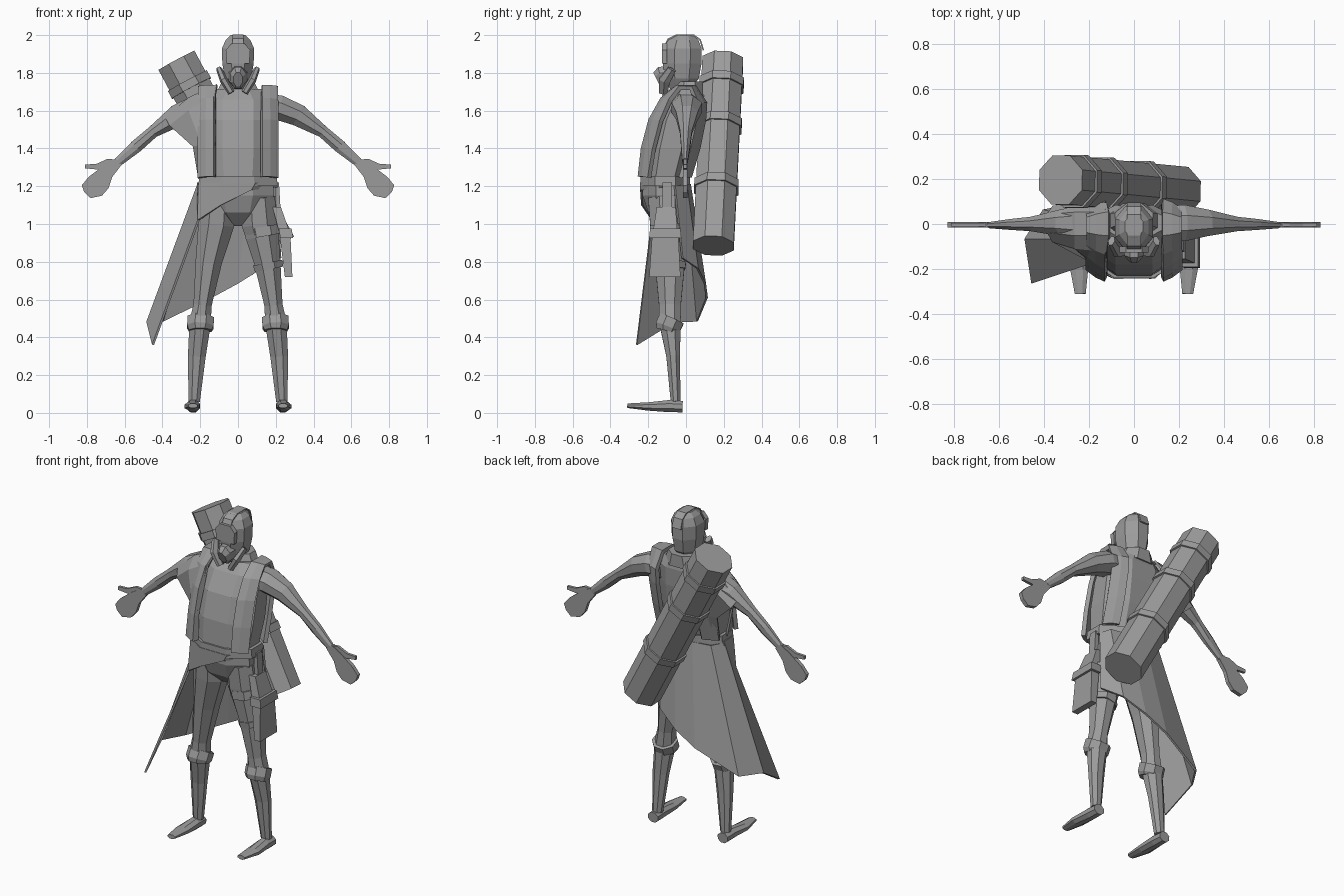
import bpy, bmesh, math
from mathutils import Vector

grey = bpy.data.materials.new("plain grey")
grey.diffuse_color = (0.33, 0.33, 0.33, 1)
X, Y, Z = Vector((1, 0, 0)), Vector((0, 1, 0)), Vector((0, 0, 1))


def make(name, verts, faces, thick=0):
    bm = bmesh.new()
    vs = [bm.verts.new(v) for v in verts]
    for f in faces:
        bm.faces.new([vs[i] for i in f])
    bmesh.ops.recalc_face_normals(bm, faces=bm.faces)
    me = bpy.data.meshes.new(name)
    bm.to_mesh(me)
    bm.free()
    me.materials.append(grey)
    ob = bpy.data.objects.new(name, me)
    bpy.context.collection.objects.link(ob)
    if thick:
        mod = ob.modifiers.new("thickness", 'SOLIDIFY')
        mod.thickness, mod.offset = thick, 0
    return ob


def loft(name, rings, n=8, ref=Y, flat=False, s=1):
    """Rings of (x, y, z, half size along ref, half size across)."""
    pts = [Vector((r[0] * s, r[1], r[2])) for r in rings]
    k = 1 / math.cos(math.pi / n)
    verts = []
    for i, r in enumerate(rings):
        t = Z if flat else (pts[min(i + 1, len(pts) - 1)] - pts[max(i - 1, 0)]).normalized()
        u = (ref - t * ref.dot(t)).normalized()
        v = t.cross(u)
        for j in range(n):
            a = 2 * math.pi * (j + 0.5) / n
            verts.append(pts[i] + u * (r[3] * k * math.cos(a)) + v * (r[4] * k * math.sin(a)))
    faces = [(i * n + j, i * n + (j + 1) % n, (i + 1) * n + (j + 1) % n, (i + 1) * n + j)
             for i in range(len(rings) - 1) for j in range(n)]
    faces += [tuple(range(n)), tuple(range(len(verts) - n, len(verts)))]
    return make(name, verts, faces)


def sheet(name, rows, thick=0.012):
    w = len(rows[0])
    faces = [(i * w + j, i * w + j + 1, (i + 1) * w + j + 1, (i + 1) * w + j)
             for i in range(len(rows) - 1) for j in range(w - 1)]
    return make(name, [p for r in rows for p in r], faces, thick)


def plate(name, outline, y0, y1, s=1):
    n = len(outline)
    verts = [(x * s, y, z) for y in (y0, y1) for x, z in outline]
    faces = [tuple(range(n)), tuple(range(n, 2 * n))]
    faces += [(i, (i + 1) % n, (i + 1) % n + n, i + n) for i in range(n)]
    return make(name, verts, faces)


# torso and hips
loft("torso", [(0, -.08, .99, .05, .05), (0, -.1, 1.06, .1, .15), (0, -.11, 1.15, .12, .19),
               (0, -.11, 1.25, .12, .185), (0, -.08, 1.4, .14, .2), (0, -.05, 1.55, .13, .2),
               (0, -.015, 1.66, .1, .195), (0, .005, 1.715, .07, .13)], flat=True)
loft("belt", [(0, -.11, 1.2, .13, .21), (0, -.11, 1.255, .13, .205)], flat=True)
loft("neck", [(0, .01, 1.64, .06, .07), (0, -.01, 1.78, .055, .055)], flat=True)
loft("collar", [(0, .01, 1.68, .08, .12), (0, .02, 1.755, .07, .085)], flat=True)

# head, helmet band, visor and breathing mask
loft("head", [(0, -.03, 1.715, .055, .04), (0, -.022, 1.77, .09, .07), (0, -.02, 1.85, .102, .083),
              (0, -.018, 1.93, .1, .085), (0, -.015, 1.975, .08, .065), (0, -.01, 2.0, .05, .04)], flat=True)
plate("visor", [(-.06, 1.85), (.06, 1.85), (.065, 1.92), (.035, 1.955), (-.035, 1.955), (-.065, 1.92)],
      -.127, -.1)
sheet("helmet_band", [[(x, -.118, 1.93), (x, -.095, 1.978), (x, -.05, 2.0), (x, .04, 2.0),
                       (x, .075, 1.975), (x, .092, 1.92)] for x in (-.03, .03)], .008)
loft("mask", [(0, -.09, 1.78, .055, .05), (0, -.135, 1.775, .058, .042), (0, -.155, 1.765, .04, .025)], ref=Z)
for s, side in ((1, "left"), (-1, "right")):
    loft(side + "_filter", [(.1, -.075, 1.82, .022, .014), (.075, -.115, 1.76, .03, .018),
                            (.035, -.12, 1.695, .022, .016)], n=6, s=s)

    # arms and hands
    loft(side + "_arm", [(.15, 0, 1.62, .08, .07), (.22, .005, 1.615, .08, .066), (.32, .005, 1.575, .058, .058),
                         (.45, 0, 1.488, .032, .032), (.54, -.002, 1.41, .024, .034),
                         (.635, -.005, 1.328, .014, .024)], s=s)
    plate(side + "_palm", [(.615, 1.315), (.65, 1.345), (.71, 1.31), (.79, 1.25), (.827, 1.205),
                           (.815, 1.17), (.78, 1.137), (.72, 1.15), (.685, 1.19), (.665, 1.25)], -.016, .008, s)
    plate(side + "_thumb", [(.64, 1.34), (.69, 1.345), (.75, 1.318), (.81, 1.315), (.81, 1.295),
                            (.74, 1.288), (.68, 1.3)], -.012, .005, s)

    # legs, knee cuffs and boots
    loft(side + "_leg", [(.105, -.1, 1.14, .1, .09), (.115, -.095, 1.0, .095, .095), (.155, -.085, .8, .08, .07),
                         (.188, -.085, .57, .058, .048), (.2, -.085, .48, .057, .057),
                         (.218, -.068, .3, .036, .047), (.232, -.055, .06, .026, .03)], s=s)
    loft(side + "_knee_cuff", [(.2, -.1, .435, .058, .06), (.2, -.095, .455, .068, .07),
                               (.197, -.075, .5, .068, .07)], s=s)
    loft(side + "_foot", [(.238, -.018, .033, .034, .03), (.238, -.09, .036, .036, .032),
                          (.243, -.2, .034, .04, .022), (.238, -.31, .038, .024, .012)],
         ref=X, n=8, s=s)

    # shoulder straps hugging the torso front and back
    path = [(-.255, 1.25), (-.24, 1.4), (-.2, 1.55), (-.135, 1.66), (-.05, 1.725), (.05, 1.725),
            (.11, 1.64), (.105, 1.55), (.075, 1.4), (.03, 1.25)]
    rows = []
    for y, z in path:
        yc = -.11 + .1 * min(max((z - 1.25) / .4, 0), 1)
        rows.append([(s * .125, yc + (y - yc) * .93, z), (s * .165, yc + (y - yc) * .8, z),
                     (s * .207, yc + (y - yc) * .58, z - .005)])
    sheet(side + "_strap", rows, .025)

# mantle draped over the right shoulder
sheet("shoulder_mantle", [
    [(-.12, -.225, 1.25), (-.185, -.18, 1.25), (-.205, -.1, 1.24)],
    [(-.12, -.215, 1.42), (-.19, -.165, 1.42), (-.235, -.11, 1.41)],
    [(-.12, -.12, 1.68), (-.26, -.105, 1.6), (-.36, -.075, 1.52)],
    [(-.11, -.05, 1.735), (-.26, -.05, 1.665), (-.382, -.035, 1.56)],
    [(-.11, .05, 1.735), (-.26, .05, 1.665), (-.382, .04, 1.56)],
    [(-.12, .09, 1.68), (-.26, .09, 1.6), (-.36, .075, 1.52)],
    [(-.12, .07, 1.42), (-.19, .05, 1.42), (-.235, .03, 1.41)],
    [(-.12, .02, 1.25), (-.185, -.01, 1.25), (-.205, -.04, 1.24)]])

# cloth wrapped over the hips and the long cape hanging from it
sheet("hip_wrap", [
    [(.205, -.12, 1.22), (.09, -.237, 1.22), (-.09, -.237, 1.22), (-.205, -.16, 1.22), (-.21, -.06, 1.22)],
    [(.205, -.12, 1.195), (.07, -.237, 1.18), (-.09, -.232, 1.1), (-.21, -.18, 1.02), (-.225, -.07, 1.02)]])
sheet("cape", [
    [(-.205, -.18, 1.03), (-.21, -.07, 1.21), (-.17, 0, 1.21), (-.06, .02, 1.21), (.06, .02, 1.21),
     (.17, .0, 1.21), (.2, -.06, 1.2)],
    [(-.45, -.262, .36), (-.48, -.065, .48), (-.4, .06, .485), (-.14, .11, .61), (0, .1, .685),
     (.13, .06, .765), (.225, -.02, .82)]])

# holster with thigh bands on the left leg
loft("thigh_band_upper", [(.138, -.09, .935, .1, .098), (.129, -.09, .985, .1, .1)])
loft("thigh_band_lower", [(.165, -.085, .76, .08, .076), (.158, -.085, .795, .085, .08)])
loft("holster", [(.268, -.112, .72, .083, .02), (.25, -.11, .93, .07, .028)], n=4, flat=True)
loft("holster_flap", [(.258, -.11, .925, .086, .034), (.25, -.11, .975, .08, .034)], n=4, flat=True)
loft("holster_grip", [(.245, -.11, .96, .065, .028), (.205, -.105, 1.09, .05, .022)], n=4, flat=True)
loft("holster_hanger", [(.215, -.1, 1.05, .025, .012), (.205, -.1, 1.22, .025, .012)], n=4, flat=True)

# bedroll slung diagonally across the back, with bands
top, bottom = Vector((-.325, .195, 1.865)), Vector((.2, .145, .885))


def along(f, r):
    return (*top.lerp(bottom, f), r, r)


loft("bedroll", [along(0, .108), along(1, .108)])
for i, f in enumerate((.13, .35, .68)):
    loft("bedroll_band_%d" % (i + 1), [along(f - .02, .117), along(f + .02, .117)])
